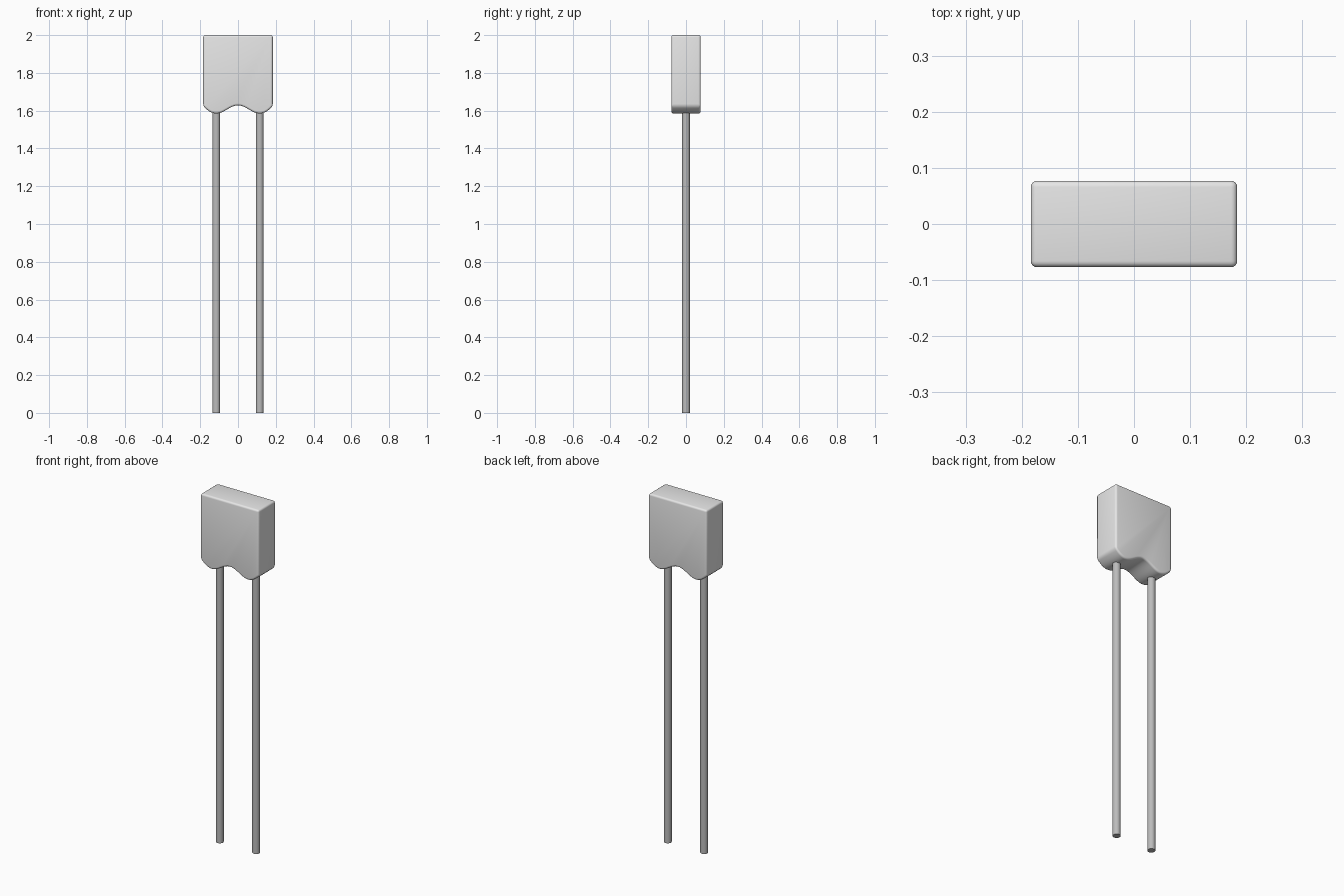
import bpy, bmesh, math

cube = bpy.data.objects.get("Cube")
if cube:
    bpy.data.objects.remove(cube, do_unlink=True)

HALF_W, HALF_D = 0.184, 0.077      # body half width and half depth
TOP, SHOULDER, LOW, ARCH = 2.0, 1.625, 1.585, 1.628
LEG_X, LEG_R = 0.115, 0.0205


def material(name, value):
    mat = bpy.data.materials.new(name)
    mat.use_nodes = True
    colour = (value, value, value, 1)
    mat.diffuse_color = colour
    bsdf = next(n for n in mat.node_tree.nodes if n.type == 'BSDF_PRINCIPLED')
    bsdf.inputs["Base Color"].default_value = colour
    return mat


def finish(obj, mat, angle):
    obj.data.materials.append(mat)
    bpy.ops.object.select_all(action='DESELECT')
    obj.select_set(True)
    bpy.context.view_layer.objects.active = obj
    bpy.ops.object.shade_smooth_by_angle(angle=math.radians(angle))


def underside(x):
    """Wavy lower edge: an arch between two rounded lobes."""
    x = abs(x)
    if x <= LEG_X:
        return (ARCH + LOW) / 2 + (ARCH - LOW) / 2 * math.cos(math.pi * x / LEG_X)
    return LOW + (SHOULDER - LOW) * ((x - LEG_X) / (HALF_W - LEG_X)) ** 2


body_grey = material("light grey", 0.8)
lead_grey = material("metal grey", 0.5)

# Body: wavy profile extruded front to back, with rounded rims
STEPS = 36
xs = [-HALF_W + 2 * HALF_W * i / STEPS for i in range(STEPS + 1)]
profile = [(x, underside(x)) for x in xs] + [(HALF_W, TOP), (-HALF_W, TOP)]
bm = bmesh.new()
front = bm.faces.new([bm.verts.new((x, -HALF_D, z)) for x, z in profile])
back = bmesh.ops.extrude_face_region(bm, geom=[front], use_keep_orig=True)
bmesh.ops.translate(bm, vec=(0, 2 * HALF_D, 0),
                    verts=[g for g in back["geom"] if isinstance(g, bmesh.types.BMVert)])
bmesh.ops.recalc_face_normals(bm, faces=bm.faces)
sharp = [e for e in bm.edges if e.calc_face_angle(0) > math.radians(35)]
bmesh.ops.bevel(bm, geom=sharp, offset=0.011, segments=4, profile=0.5,
                affect='EDGES', clamp_overlap=False)
mesh = bpy.data.meshes.new("body")
bm.to_mesh(mesh)
bm.free()
body = bpy.data.objects.new("body", mesh)
bpy.context.collection.objects.link(body)
finish(body, body_grey, 40)

# Two straight wire leads, set a little way into the lobes
lead_top = LOW + 0.03
for side, name in ((1, "left_lead"), (-1, "right_lead")):
    bpy.ops.mesh.primitive_cylinder_add(vertices=32, radius=LEG_R, depth=lead_top,
                                        location=(side * LEG_X, 0, lead_top / 2))
    lead = bpy.context.object
    lead.name = name
    finish(lead, lead_grey, 40)
